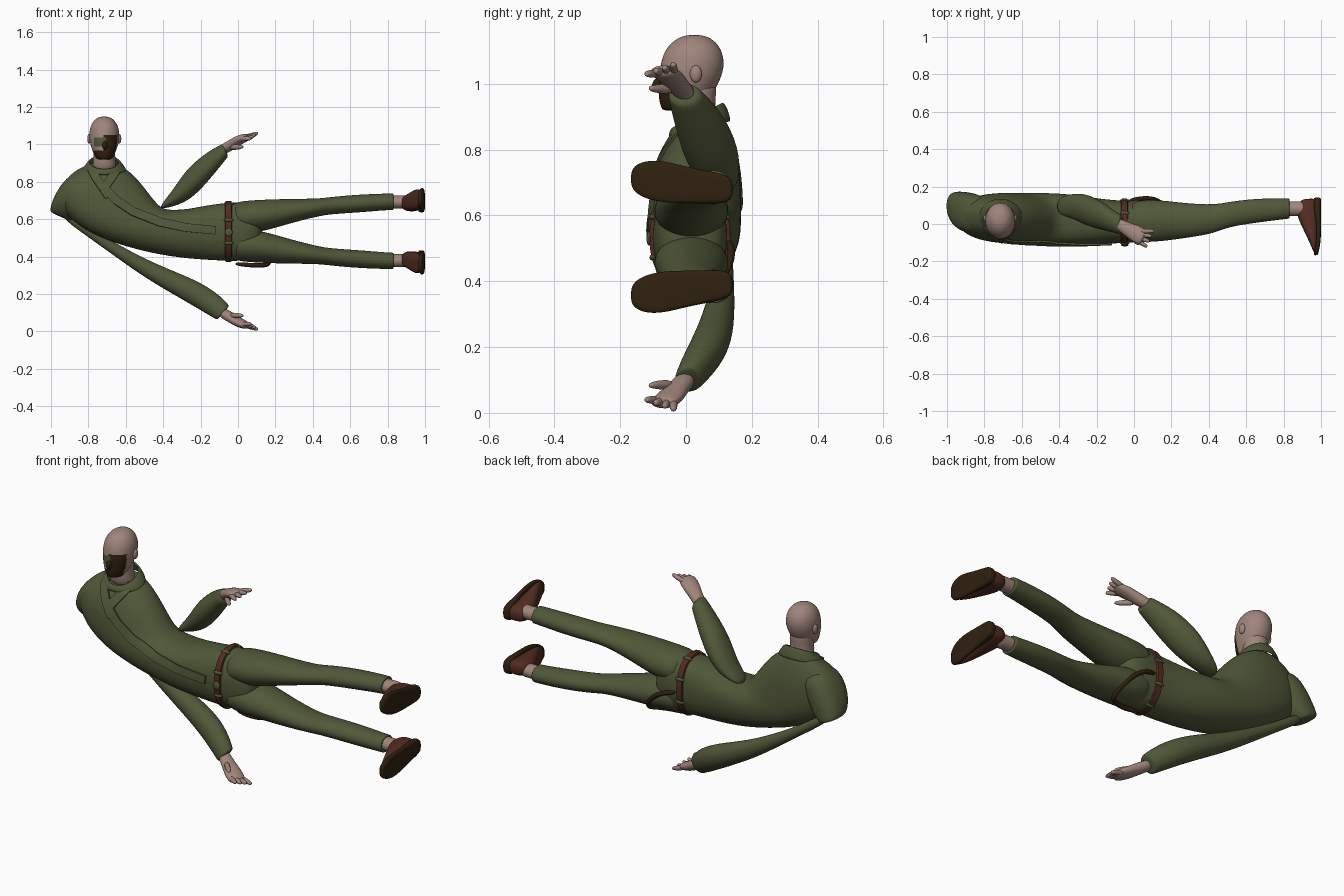
import bpy
import bmesh
import math
from mathutils import Vector

cube = bpy.data.objects.get("Cube")
if cube:
    bpy.data.objects.remove(cube, do_unlink=True)

MIRROR_Z = 1.07  # the two sides of the body mirror about half this height


def material(name, r, g, b):
    mat = bpy.data.materials.new(name)
    mat.use_nodes = True
    mat.diffuse_color = (r, g, b, 1)
    mat.node_tree.nodes["Principled BSDF"].inputs["Base Color"].default_value = (r, g, b, 1)
    return mat


GREEN = material("olive cloth", .081, .096, .04)
SKIN = material("skin", .35, .235, .2)
LEATHER = material("red brown leather", .085, .025, .016)
DARK = material("dark brown", .029, .015, .005)


def finish(name, bm, mat, subdiv=0, solid=0):
    """Turn a bmesh into a smooth object with its modifiers applied."""
    bmesh.ops.recalc_face_normals(bm, faces=bm.faces)
    mesh = bpy.data.meshes.new(name)
    bm.to_mesh(mesh)
    bm.free()
    obj = bpy.data.objects.new(name, mesh)
    bpy.context.scene.collection.objects.link(obj)
    if solid:
        mod = obj.modifiers.new("thickness", "SOLIDIFY")
        mod.thickness = solid
        mod.offset = 0
    if subdiv:
        obj.modifiers.new("smooth", "SUBSURF").levels = subdiv
    graph = bpy.context.evaluated_depsgraph_get()
    obj.data = bpy.data.meshes.new_from_object(obj.evaluated_get(graph))
    obj.modifiers.clear()
    obj.data.materials.clear()
    obj.data.materials.append(mat)
    bpy.ops.object.select_all(action="DESELECT")
    obj.select_set(True)
    bpy.context.view_layer.objects.active = obj
    bpy.ops.object.shade_smooth_by_angle(angle=math.radians(40))
    return obj


def loft(name, sections, mat, flip=False, power=1, sides=16, subdiv=2, caps=True):
    """Skin a row of rounded sections, each a centre and two half axes."""
    bm = bmesh.new()
    rings = []
    for centre, a, b in sections:
        ring = []
        for i in range(sides):
            t = math.tau * (i + .5) / sides
            c, s = math.cos(t), math.sin(t)
            c = math.copysign(abs(c) ** power, c)
            s = math.copysign(abs(s) ** power, s)
            p = centre + a * c + b * s
            if flip:
                p.z = MIRROR_Z - p.z
            ring.append(bm.verts.new(p))
        rings.append(ring)
    for r, q in zip(rings, rings[1:]):
        for i in range(sides):
            j = (i + 1) % sides
            bm.faces.new((r[i], r[j], q[j], q[i]))
    if caps:
        bm.faces.new(rings[0])
        bm.faces.new(rings[-1])
    return finish(name, bm, mat, subdiv, 0 if caps else .012)


def edge(px, pz, qx, qz, y0, y1, tilt=0):
    """Section spanning two outline points and a depth range; tilt lifts its back."""
    return (Vector((px + qx, y0 + y1, pz + qz)) / 2,
            Vector((qx - px, 0, qz - pz)) / 2, Vector((0, (y1 - y0) / 2, tilt)))


def upright(x, z0, z1, y0, y1):
    return edge(x, z0, x, z1, y0, y1)


def level(z, half, y0, y1, tilt=0):
    return edge(-.715 - half, z, -.715 + half, z, y0, y1, tilt)


def tube(name, points, mat, flip=False, sides=8, subdiv=1):
    """Tube along points (x, y, z, side radius, vertical radius)."""
    places = [Vector(p[:3]) for p in points]
    sections = []
    for i, p in enumerate(points):
        d = (places[min(i + 1, len(places) - 1)] - places[max(i - 1, 0)]).normalized()
        a = d.cross(Vector((0, 0, 1))).normalized()
        sections.append((places[i], a * p[3], d.cross(a) * p[4]))
    return loft(name, sections, mat, flip, sides=sides, subdiv=subdiv)


def ball(name, centre, size, mat):
    bm = bmesh.new()
    bmesh.ops.create_uvsphere(bm, u_segments=20, v_segments=12, radius=1)
    for v in bm.verts:
        v.co = Vector(centre) + v.co * Vector(size)
    return finish(name, bm, mat)


# Jacket body, curving from the neck round to the hips
torso = loft("jacket", [
    edge(-.78, .895, -.65, .895, -.03, .1, .03), edge(-.89, .855, -.56, .845, -.045, .135, .015),
    edge(-.96, .77, -.49, .76, -.09, .165), edge(-.95, .64, -.425, .675, -.105, .17),
    edge(-.82, .535, -.39, .655, -.112, .17), edge(-.68, .475, -.35, .65, -.115, .17),
    edge(-.47, .415, -.27, .655, -.115, .165), edge(-.27, .385, -.2, .67, -.112, .145),
    edge(-.08, .375, -.08, .69, -.105, .125), edge(.02, .37, .02, .695, -.1, .13),
    edge(.1, .4, .1, .67, -.08, .12), edge(.13, .47, .13, .6, -.03, .07)], GREEN, power=.88)

# Dropped shoulder and the two drawn-out sleeves
loft("right_shoulder", [
    edge(-.88, .86, -.76, .82, -.03, .14), edge(-.955, .78, -.78, .74, -.06, .168),
    edge(-1, .69, -.84, .63, -.025, .175), edge(-1.005, .645, -.89, .595, .025, .175),
    edge(-1, .635, -.9, .59, .045, .165)], GREEN, power=.85)
loft("right_sleeve", [
    edge(-.95, .61, -.9, .635, .09, .14), edge(-.81, .51, -.78, .545, .095, .14),
    edge(-.65, .395, -.615, .45, .08, .145), edge(-.49, .28, -.44, .36, .06, .15),
    edge(-.29, .165, -.22, .275, .02, .143), edge(-.18, .1, -.11, .205, -.015, .1),
    edge(-.12, .065, -.05, .145, -.035, .055), edge(-.11, .06, -.045, .135, -.035, .05)], GREEN)
loft("left_sleeve", [
    edge(-.42, .65, -.41, .68, .05, .14), edge(-.31, .675, -.345, .76, .03, .165),
    edge(-.235, .72, -.28, .865, -.01, .165), edge(-.155, .805, -.175, .955, -.035, .12),
    edge(-.06, .925, -.09, 1, -.055, .05), edge(-.05, .935, -.08, 1.005, -.055, .045)], GREEN)

# Legs, ankles and shoes
for side, flip in (("left", False), ("right", True)):
    loft(side + "_trouser_leg", [
        upright(-.04, .53, .69, -.09, .11), upright(.04, .525, .7, -.1, .132),
        upright(.13, .53, .706, -.097, .132), upright(.28, .577, .71, -.077, .112),
        upright(.43, .615, .71, -.052, .104), upright(.5, .626, .72, -.017, .119),
        upright(.65, .635, .733, .005, .138), upright(.8, .648, .738, .025, .138),
        upright(.83, .648, .738, .027, .138), upright(.832, .65, .736, .03, .136)], GREEN, flip)
    loft(side + "_ankle", [upright(x, .656, .727, .042, .122) for x in (.8, .84, .88, .92)],
         SKIN, flip)
    upper, sole = [], []
    for y, z, half, top, base in (
            (.136, .68, .02, .91, 1), (.12, .68, .04, .88, 1), (.06, .686, .045, .865, 1),
            (.0, .693, .05, .89, 1), (-.06, .702, .057, .92, 1), (-.11, .708, .054, .943, .995),
            (-.145, .711, .04, .958, .987), (-.16, .712, .02, .966, .982)):
        upper.append((Vector(((top + base - .015) / 2, y, z)),
                      Vector(((base - .015 - top) / 2, 0, 0)), Vector((0, 0, half))))
        heel = .02 if y > .03 else .012
        sole.append((Vector((base - heel, y * 1.05, z)), Vector((heel, 0, 0)),
                     Vector((0, 0, half * 1.12))))
    loft(side + "_shoe_upper", upper, LEATHER, flip, power=.8)
    loft(side + "_shoe_sole", sole, DARK, flip, power=.55)

    # Hands with spread fingers
    tube(side + "_palm", [(-.1, .01, .96, .032, .03), (-.04, -.025, .995, .036, .028),
                          (.0, -.045, 1.02, .047, .027), (.035, -.066, 1.035, .047, .023),
                          (.055, -.076, 1.043, .04, .016)], SKIN, flip, sides=12, subdiv=2)
    for i in range(4):
        f = i / 3
        base = Vector((.055 - .03 * f, -.038 - .056 * f, 1.043 - .012 * f))
        reach = Vector((.052 - .006 * f, .0 - .028 * f, .017 - .018 * f))
        tube(f"{side}_finger_{i + 1}",
             [(*(base + reach * t), r, r) for t, r in
              ((-.5, .013), (.0, .014), (.5, .013), (.9, .01), (1, .006))], SKIN, flip)
    tube(side + "_thumb", [(-.04, -.04, .985, .015, .018), (-.01, -.075, .985, .015, .016),
                           (.015, -.1, .985, .012, .012), (.028, -.112, .988, .006, .006)], SKIN, flip)

# Neck and head
loft("neck", [level(.84, .07, -.02, .1), level(.91, .06, -.035, .09),
              level(.96, .06, -.03, .09), level(1.02, .06, -.03, .1)], SKIN)
head = loft("head", [
    level(.918, .028, -.068, .0), level(.925, .045, -.075, .03), level(.955, .06, -.084, .07),
    level(1, .076, -.084, .1), level(1.05, .083, -.08, .118), level(1.1, .075, -.068, .112),
    level(1.135, .05, -.035, .085), level(1.149, .02, .0, .05)], SKIN, sides=28)
ball("nose", (-.712, -.085, .995), (.014, .018, .022), DARK)
for side in (-1, 1):
    ball("left_ear" if side > 0 else "right_ear",
         (-.715 + side * .08, .03, 1.03), (.011, .018, .026), SKIN)

# Dark lower face with a green patch over one eye
head.data.materials.append(DARK)
head.data.materials.append(GREEN)
for face in head.data.polygons:
    x, y, z = face.center
    if y < -.03 and z < 1.045:
        if z < .965 or x > -.72:
            face.material_index = 1
        if -.77 < x < -.705 and .985 < z < 1.035:
            face.material_index = 2

# Collar, higher at the back
loft("collar", [level(.86, .118, -.05, .135, .025), level(.89, .094, -.047, .122, .035),
                level(.905, .078, -.035, .11, .038)], GREEN, caps=False)


def ribbon(name, path, half):
    """Flat strip laid on the jacket front along a path of (x, z)."""
    points = [Vector(p) for p in path]
    fine = [p.lerp(q, k / 6) for p, q in zip(points, points[1:]) for k in range(6)] + points[-1:]
    bm = bmesh.new()
    rows = []
    for i, p in enumerate(fine):
        d = (fine[min(i + 1, len(fine) - 1)] - fine[max(i - 1, 0)]).normalized()
        row = []
        for k in (-1, 0, 1):
            x, z = p.x - d.y * half * k, p.y + d.x * half * k
            hit, place, _, _ = torso.ray_cast((x, -1, z), (0, 1, 0))
            row.append(bm.verts.new((x, (place.y if hit else -.03) - .004, z)))
        rows.append(row)
    for r, q in zip(rows, rows[1:]):
        for k in range(2):
            bm.faces.new((r[k], r[k + 1], q[k + 1], q[k]))
    finish(name, bm, GREEN, solid=.012)


# Front flap and lapels
ribbon("front_flap", [(-.72, .77), (-.65, .7), (-.56, .64), (-.42, .585), (-.28, .555), (-.12, .54)], .022)
ribbon("right_lapel", [(-.785, .87), (-.765, .83), (-.69, .72)], .022)
ribbon("left_lapel", [(-.645, .87), (-.67, .83), (-.725, .75)], .022)

# Belt with loops and buckle
loft("belt", [upright(x, .368, .7, -.114, .138) for x in (-.07, -.068, -.034, -.032)],
     LEATHER, power=.88)
for i in range(8):
    t = math.tau * (i + .5) / 8
    ball(f"belt_loop_{i + 1}", (-.05, .012 + .122 * math.cos(t), .534 + .16 * math.sin(t)),
         (.026, .01, .01), GREEN)
ball("belt_buckle", (-.05, -.112, .53), (.02, .008, .022), GREEN)

# Hanging strap behind the right hip
tube("hip_strap", [(x, y, z, .013, .013) for x, y, z in (
    (-.03, .125, .52), (.06, .142, .5), (.13, .132, .44), (.175, .085, .37),
    (.16, .025, .352), (.08, .0, .352), (-.02, .01, .362))], DARK, subdiv=2)
